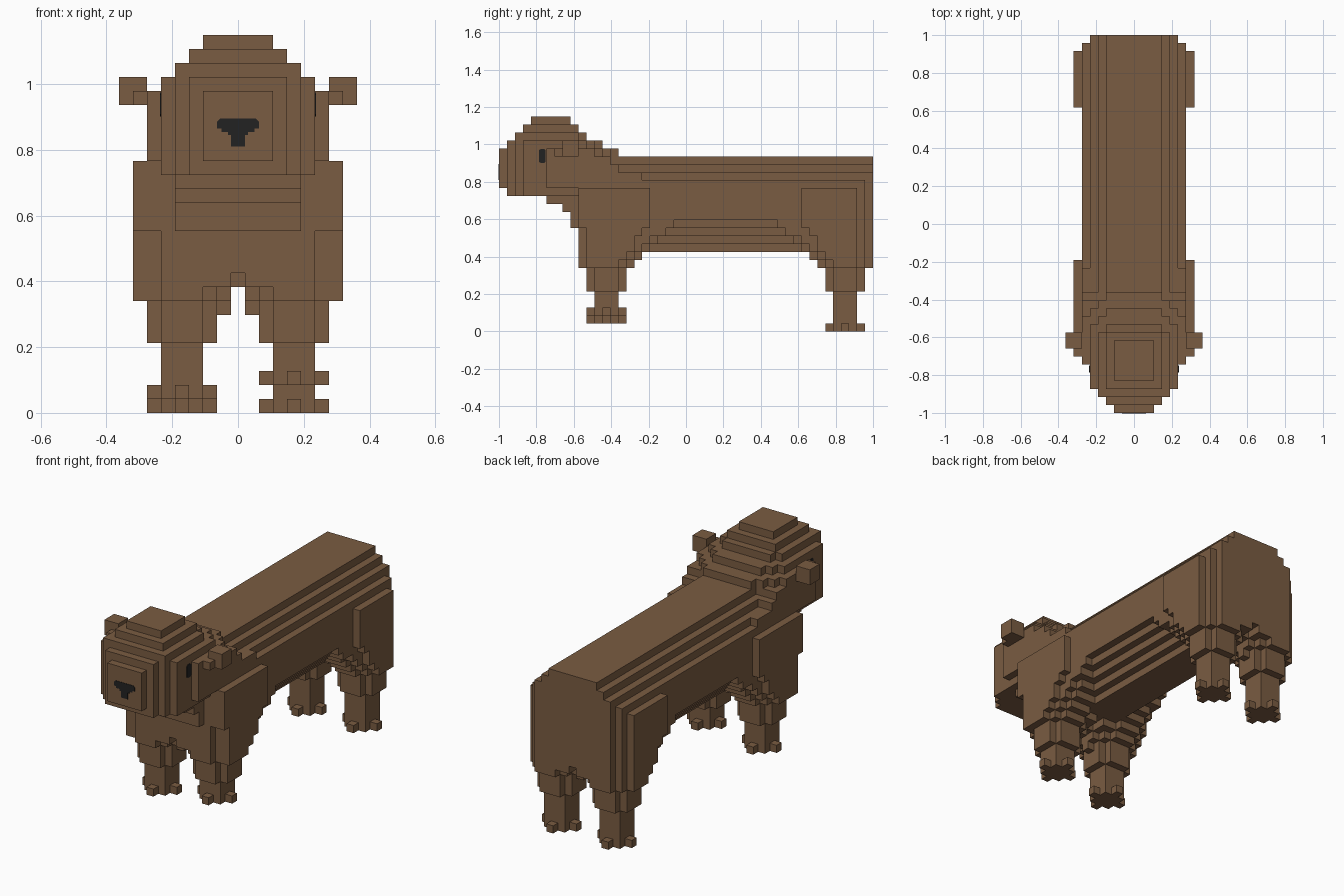
import bpy, bmesh, math
from mathutils import Vector

if "Cube" in bpy.data.objects:
    bpy.data.objects.remove(bpy.data.objects["Cube"], do_unlink=True)

U = 2 / 47          # edge length of one block
cells = {}          # (x, y, z) block -> part name


def material(name, rgb):
    m = bpy.data.materials.new(name)
    m.use_nodes = True
    m.diffuse_color = (*rgb, 1)
    m.node_tree.nodes["Principled BSDF"].inputs["Base Color"].default_value = (*rgb, 1)
    return m


FUR = material("brown fur", (0.195, 0.107, 0.054))
DARK = material("near black", (0.016, 0.016, 0.016))


def put(part, x, y, z):
    cells.setdefault((x, y, z), part)


def row(part, y, z, n):
    for x in range(-n, n + 1):
        put(part, x, y, z)


# Head: one stepped layer per height (front end, back end, half width)
head_layers = {26: (4, 9, 2), 25: (3, 10, 3), 24: (2, 11, 4), 23: (1, 13, 5),
               22: (0, 15, 6), 21: (0, 14, 6), 20: (0, 15, 6), 19: (0, 18, 6),
               18: (0, 12, 6), 17: (1, 12, 5), 16: (6, 12, 4), 15: (8, 12, 4),
               14: (9, 12, 4), 13: (9, 12, 4)}
for z, (start, end, width) in head_layers.items():
    for y in range(start, end):
        front = min(2 + y, 5) if y < 6 else 6
        back = 2 + end - y if z > 21 else 6
        row("head", y, z, min(front, back, width))

# Ears
for s, name in ((1, "left_ear"), (-1, "right_ear")):
    for x in (7, 8):
        for y in (8, 9):
            for z in (22, 23):
                put(name, s * x, y, z)
    put(name, s * 7, 7, 22)
    put(name, s * 6, 8, 22)
    put(name, s * 6, 9, 22)

# Torso: rounded back and belly
for z in range(10, 22):
    width = min(6, 24 - z, z - 8)
    for y in range(11, 47):
        row("torso", y, z, min(width, 5) if y == 46 else width)

# Legs, each widening upward into the torso
LEGS = (("front_left_leg", 1, 13, 2), ("front_right_leg", -1, 13, 1),
        ("rear_left_leg", 1, 43, 0), ("rear_right_leg", -1, 43, 0))
for name, s, cy, foot in LEGS:
    for dx in range(-8, 9):
        for dy in range(-8, 9):
            x, y = 4 + dx, cy + dy
            r2 = dx * dx + dy * dy
            # shaft with four toes
            for z in range(foot, 5):
                if max(abs(dx), abs(dy)) < 2 or (z == foot and r2 == 4):
                    put(name, s * x, y, z)
            # knee
            for z in (5, 6, 7):
                if r2 <= 5 or (z == 7 and dx == -3 and dy == 0):
                    put(name, s * x, y, z)
            # flared top
            for z in range(8, 14):
                reach = z - 5 + 0.3
                edge = 5 if y in (10, 46) else 6
                if r2 <= reach * reach and -1 < x <= edge and 10 <= y <= 46:
                    put(name, s * x, y, z)

# Chest and rump walls closing the two ends
for z in range(8, 18):
    for x in range(-5, 6):
        if z >= (10 if abs(x) < 2 else 9 if abs(x) < 5 else 8):
            put("chest", x, 10, z)
            put("rump", x, 46, z)
    for x in (-6, 6):
        for y in (11, 12):
            put("chest", x, y, z)
        for y in (44, 45):
            put("rump", x, y, z)

# Shoulder and thigh plates, tapering down to the legs
for s, side in ((1, "left"), (-1, "right")):
    for z in range(8, 18):
        inner = min(19, 15 + (z - 8) if z < 11 else z + 6)
        for y in range(10 if z > 12 else 11, inner):
            put(side + "_shoulder", s * 7, y, z)
            put(side + "_shoulder", s * 6, y, z)
            if 56 - y < 45:
                put(side + "_thigh", s * 7, 56 - y, z)
                put(side + "_thigh", s * 6, 56 - y, z)

AXES = (Vector((1, 0, 0)), Vector((0, 1, 0)), Vector((0, 0, 1)))


def build(part):
    """Skin the outer faces of one part's blocks and merge flat areas."""
    bm = bmesh.new()
    for cell, owner in cells.items():
        if owner != part:
            continue
        centre = Vector(cell) + Vector((0, 0.5 - 23.5, 0.5))
        for i in range(3):
            for s in (-1, 1):
                n = AXES[i] * s
                if tuple(int(a + b) for a, b in zip(cell, n)) in cells:
                    continue
                a, b = AXES[(i + 1) % 3] / 2, AXES[(i + 2) % 3] / 2 * s
                mid = centre + n / 2
                bm.faces.new([bm.verts.new((mid + p) * U)
                              for p in (-a - b, a - b, a + b, b - a)])
    bmesh.ops.remove_doubles(bm, verts=bm.verts, dist=U / 20)
    bmesh.ops.dissolve_limit(bm, angle_limit=math.radians(1),
                             verts=bm.verts, edges=bm.edges)
    finish(part, bm, FUR)


def finish(name, bm, mat):
    mesh = bpy.data.meshes.new(name)
    bm.to_mesh(mesh)
    bm.free()
    mesh.materials.append(mat)
    bpy.context.collection.objects.link(bpy.data.objects.new(name, mesh))


for part in sorted(set(cells.values())):
    build(part)


def plate(name, outline, push):
    """Thin dark plate extruded from a 3D outline."""
    bm = bmesh.new()
    face = bm.faces.new([bm.verts.new(p) for p in outline])
    out = bmesh.ops.extrude_face_region(bm, geom=[face])
    verts = [v for v in out["geom"] if isinstance(v, bmesh.types.BMVert)]
    bmesh.ops.translate(bm, verts=verts, vec=push)
    bmesh.ops.recalc_face_normals(bm, faces=bm.faces)
    finish(name, bm, DARK)


# Nose: stepped wedge on the muzzle
half = [(0.055, 0.895), (0.064, 0.885), (0.064, 0.865), (0.05, 0.865), (0.05, 0.855),
        (0.03, 0.855), (0.03, 0.845), (0.021, 0.845), (0.021, 0.81)]
ring = half + [(-x, z) for x, z in reversed(half)]
plate("nose", [(x, -0.999, z) for x, z in ring], (0, -0.003, 0))

# Eyes: upright rounded plates on the sides of the head
for s, name in ((1, "left_eye"), (-1, "right_eye")):
    ring = [(dy * a, dz * b) for dy, dz, a, b in
            ((1, 1, 0.01, 0.037), (1, 1, 0.018, 0.03), (1, -1, 0.018, 0.03), (1, -1, 0.01, 0.037),
             (-1, -1, 0.01, 0.037), (-1, -1, 0.018, 0.03), (-1, 1, 0.018, 0.03), (-1, 1, 0.01, 0.037))]
    plate(name, [(s * (5.5 * U - 0.001), -0.768 + y, 0.938 + z) for y, z in ring], (s * 0.004, 0, 0))
